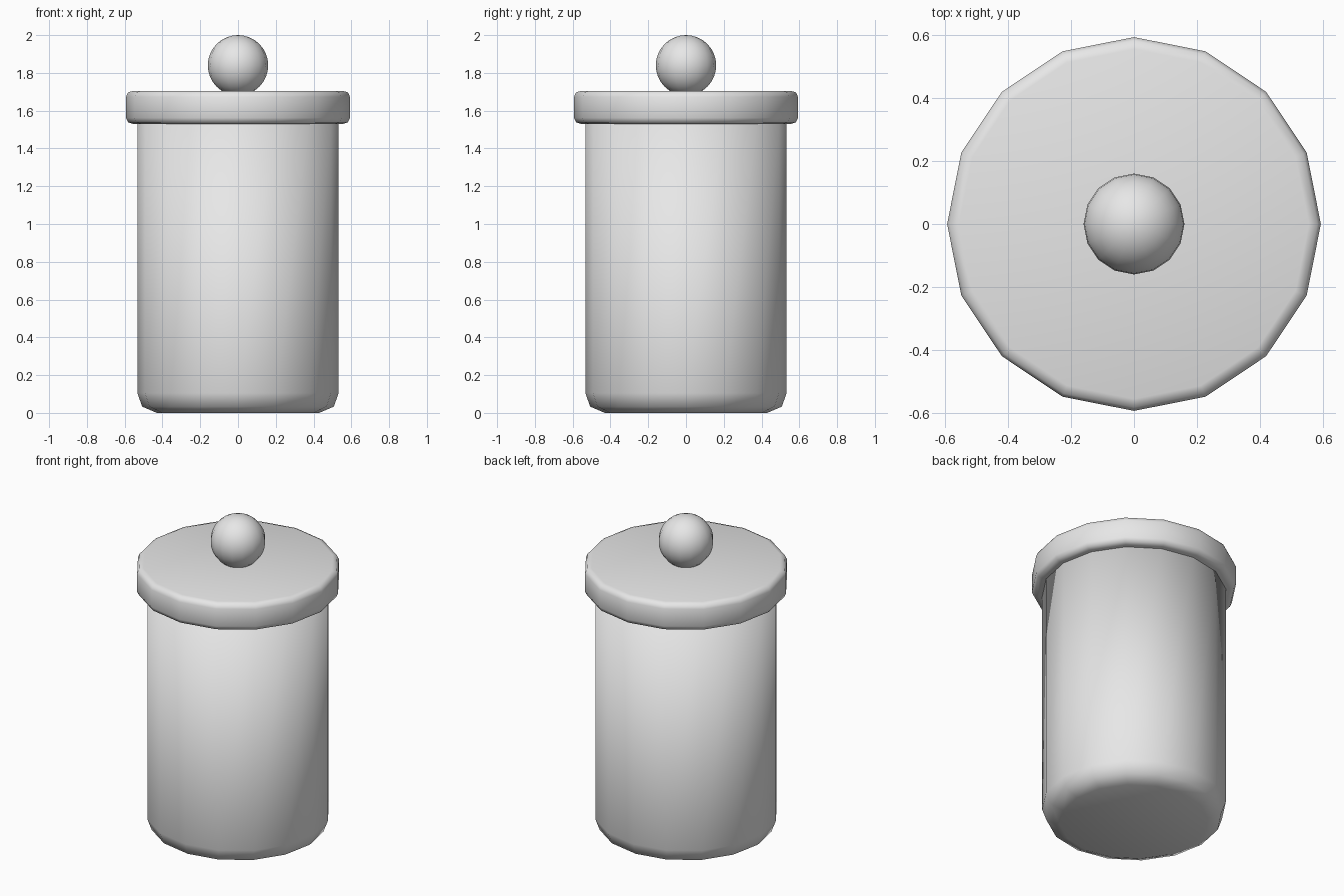
import bpy
import bmesh
import math

SIDES = 16

cube = bpy.data.objects.get("Cube")
if cube:
    bpy.data.objects.remove(cube, do_unlink=True)

# One plain grey for every part
grey = bpy.data.materials.new("plain grey")
grey.use_nodes = True
colour = (0.8, 0.8, 0.8, 1)
grey.diffuse_color = colour
grey.node_tree.nodes["Principled BSDF"].inputs["Base Color"].default_value = colour


def finish(name, bm):
    bmesh.ops.recalc_face_normals(bm, faces=bm.faces)
    mesh = bpy.data.meshes.new(name)
    bm.to_mesh(mesh)
    bm.free()
    mesh.materials.append(grey)
    mesh.shade_smooth()
    obj = bpy.data.objects.new(name, mesh)
    bpy.context.collection.objects.link(obj)
    return obj


def turned(name, profile):
    """Closed solid with one ring of vertices per (radius, height)."""
    bm = bmesh.new()
    rings = []
    for r, z in profile:
        angles = [math.tau * i / SIDES for i in range(SIDES)]
        rings.append([bm.verts.new((r * math.cos(a), r * math.sin(a), z)) for a in angles])
    for low, high in zip(rings, rings[1:]):
        for i in range(SIDES):
            j = (i + 1) % SIDES
            bm.faces.new((low[i], low[j], high[j], high[i]))
    bm.faces.new(rings[0][::-1])
    bm.faces.new(rings[-1])
    return finish(name, bm)


# Jar body with a rounded foot
turned("jar_body", [(0.43, 0), (0.507, 0.033), (0.533, 0.105), (0.533, 1.56)])

# Lid with rounded rims
turned("lid", [(0.555, 1.53), (0.582, 1.538), (0.593, 1.562),
               (0.593, 1.673), (0.582, 1.697), (0.555, 1.705)])

# Ball knob, slightly sunk into the lid
bm = bmesh.new()
bmesh.ops.create_uvsphere(bm, u_segments=SIDES, v_segments=SIDES, radius=0.16)
knob = finish("knob", bm)
knob.location.z = 1.84
